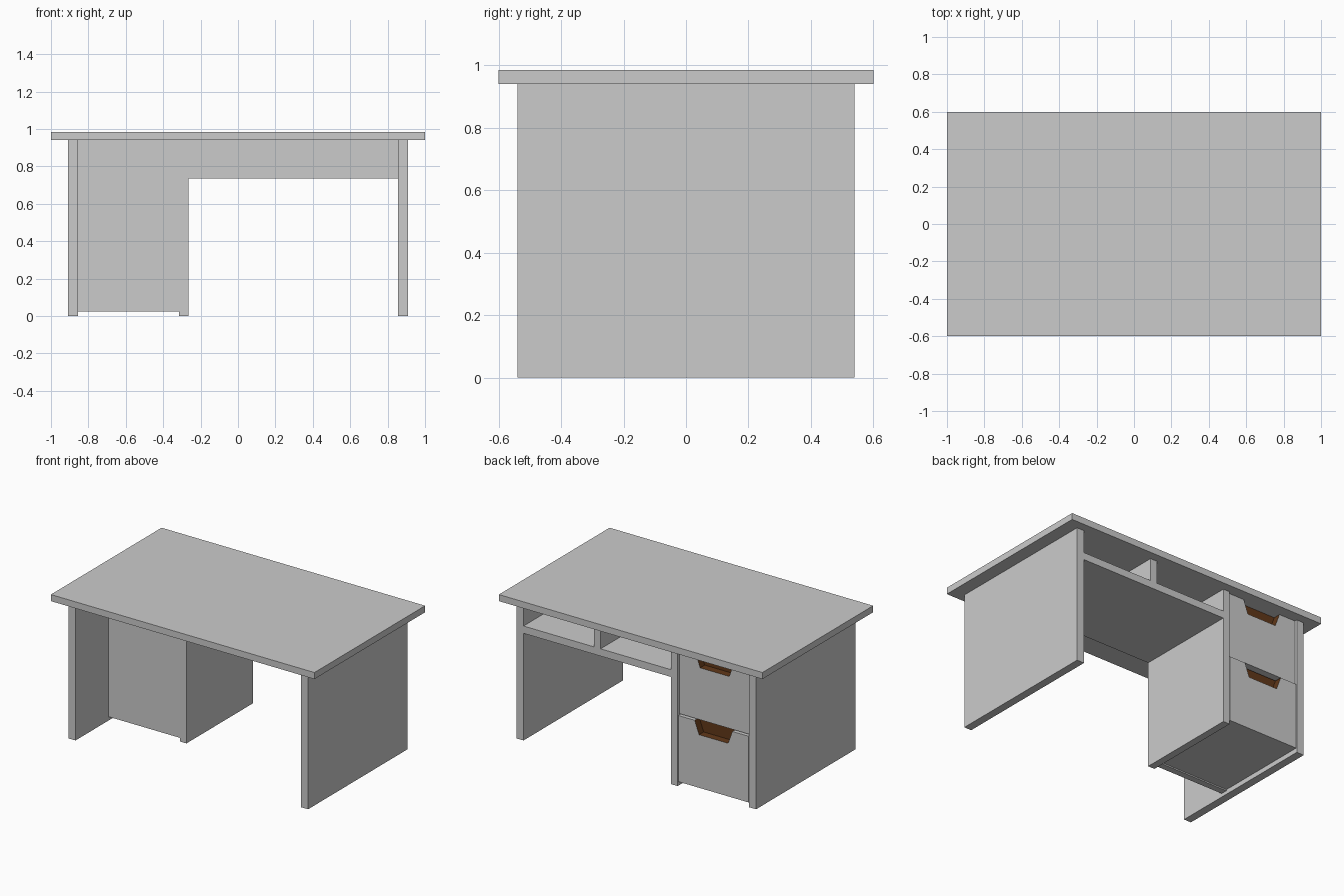
import bpy, bmesh

if "Cube" in bpy.data.objects:
    bpy.data.objects.remove(bpy.data.objects["Cube"])

brown = bpy.data.materials.new("brown")
brown.diffuse_color = (0.12, 0.04, 0.01, 1)
brown.use_nodes = True
brown.node_tree.nodes["Principled BSDF"].inputs["Base Color"].default_value = brown.diffuse_color
grey = bpy.data.materials.new("grey")
grey.diffuse_color = (0.8, 0.8, 0.8, 1)
grey.use_nodes = True
grey.node_tree.nodes["Principled BSDF"].inputs["Base Color"].default_value = grey.diffuse_color


def prism(name, profile, y0, y1, mats=(), brown_sides=()):
    """Extrude an x-z profile from y0 to y1; listed side faces turn brown."""
    bm = bmesh.new()
    a = [bm.verts.new((x, y0, z)) for x, z in profile]
    b = [bm.verts.new((x, y1, z)) for x, z in profile]
    n = len(profile)
    bm.faces.new(a)
    bm.faces.new(b[::-1])
    for i in range(n):
        j = (i + 1) % n
        f = bm.faces.new((a[i], b[i], b[j], a[j]))
        f.material_index = 1 if i in brown_sides else 0
    bmesh.ops.recalc_face_normals(bm, faces=bm.faces)
    me = bpy.data.meshes.new(name)
    bm.to_mesh(me)
    bm.free()
    for m in mats:
        me.materials.append(m)
    ob = bpy.data.objects.new(name, me)
    bpy.context.collection.objects.link(ob)
    return ob


def box(name, x0, x1, y0, y1, z0, z1):
    return prism(name, [(x0, z0), (x1, z0), (x1, z1), (x0, z1)], y0, y1)


UNDER = 0.94            # underside of the top
BACK, OPEN = -0.18, 0.54  # depth range of pedestal and shelf

# Top and upright panels
box("table_top", -1, 1, -0.6, 0.6, UNDER, 0.985)
box("left_side_panel", -0.91, -0.855, -0.54, 0.54, 0, UNDER)
box("right_side_panel", 0.855, 0.91, -0.54, 0.54, 0, UNDER)
box("middle_panel", -0.315, -0.265, BACK, OPEN, 0, UNDER)

# Closing panels on the front side
box("pedestal_rear_panel", -0.855, -0.315, BACK, BACK + 0.045, 0.025, UNDER)
box("shelf_rear_panel", -0.265, 0.855, BACK, BACK + 0.045, 0.735, UNDER)

# Open shelf with a central divider
box("shelf_board", -0.265, 0.855, BACK + 0.045, OPEN, 0.735, 0.785)
box("shelf_divider", 0.27, 0.32, BACK + 0.045, OPEN, 0.785, UNDER)

# Drawers: notched front, brown grip plate and hollow tray
cx = -0.585
for name, z0, z1, face in (("lower", 0.03, 0.484, 0.537), ("upper", 0.492, 0.938, 0.525)):
    x0, x1 = -0.852, -0.319
    profile = [(x0, z0), (x1, z0), (x1, z1), (cx + 0.143, z1),
               (cx + 0.11, z1 - 0.09), (cx - 0.11, z1 - 0.09),
               (cx - 0.143, z1), (x0, z1)]
    prism(f"{name}_drawer_front", profile, face - 0.05, face,
          (grey, brown), (3, 4, 5))
    grip = box(f"{name}_drawer_grip", cx - 0.16, cx + 0.16,
               face - 0.06, face - 0.05, z1 - 0.11, z1)
    grip.data.materials.append(brown)
    r0, r1 = BACK + 0.05, face - 0.05
    box(f"{name}_drawer_bottom", x0, x1, r0, r1, z0, z0 + 0.02)
    box(f"{name}_drawer_left", x0, x0 + 0.02, r0, r1, z0 + 0.02, z1)
    box(f"{name}_drawer_right", x1 - 0.02, x1, r0, r1, z0 + 0.02, z1)
    box(f"{name}_drawer_rear", x0 + 0.02, x1 - 0.02, r0, r0 + 0.02, z0 + 0.02, z1)
